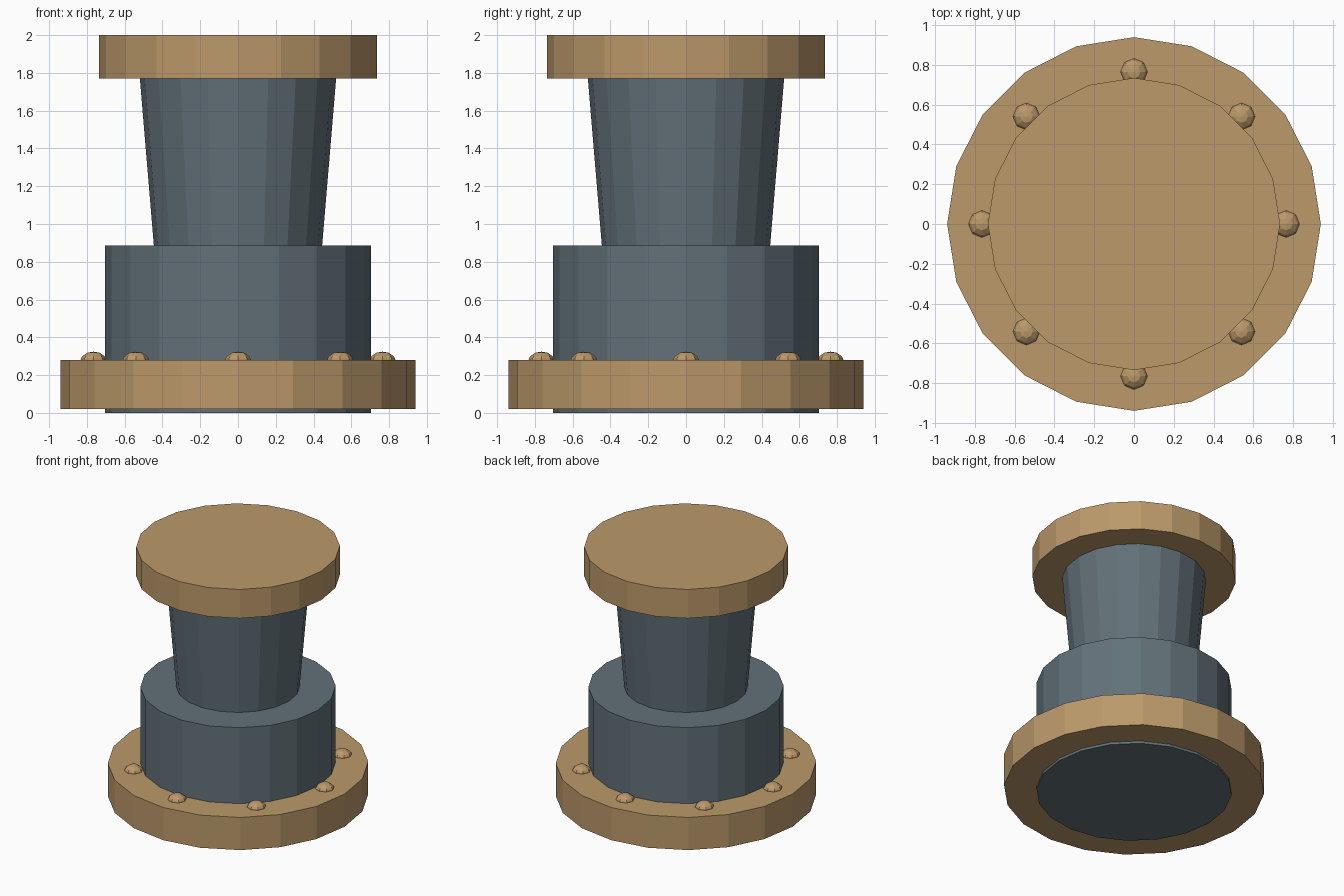
import bpy, bmesh, math

if "Cube" in bpy.data.objects:
    bpy.data.objects.remove(bpy.data.objects["Cube"])

SIDES = 20


def material(name, color):
    m = bpy.data.materials.new(name)
    m.diffuse_color = (*color, 1.0)
    m.use_nodes = True
    m.node_tree.nodes["Principled BSDF"].inputs["Base Color"].default_value = m.diffuse_color
    return m


tan = material("warm tan", (0.50, 0.32, 0.145))
slate = material("slate blue grey", (0.122, 0.165, 0.19))


def lathe(name, profile, mat, sides=SIDES, center=(0, 0)):
    """Closed solid of revolution from (radius, z) pairs, bottom to top."""
    bm = bmesh.new()
    rings = []
    for r, z in profile:
        if r == 0:
            rings.append([bm.verts.new((0, 0, z))])
        else:
            rings.append([bm.verts.new((r * math.cos(math.tau * i / sides),
                                        r * math.sin(math.tau * i / sides), z))
                          for i in range(sides)])
    for a, b in zip(rings, rings[1:]):
        for i in range(sides):
            j = (i + 1) % sides
            if len(b) == 1:
                bm.faces.new((a[i], a[j], b[0]))
            else:
                bm.faces.new((a[i], a[j], b[j], b[i]))
    bm.faces.new(rings[0][::-1])
    if len(rings[-1]) > 1:
        bm.faces.new(rings[-1])
    bmesh.ops.recalc_face_normals(bm, faces=bm.faces)
    mesh = bpy.data.meshes.new(name)
    bm.to_mesh(mesh)
    bm.free()
    mesh.materials.append(mat)
    ob = bpy.data.objects.new(name, mesh)
    ob.location = (*center, 0)
    bpy.context.collection.objects.link(ob)
    return ob


# Main stacked parts
lathe("lower_body", [(0.705, 0.0), (0.705, 0.885)], slate)
lathe("base_flange", [(0.94, 0.02), (0.94, 0.28)], tan)
lathe("tapered_neck", [(0.445, 0.88), (0.52, 1.775)], slate)
lathe("top_cap", [(0.735, 1.77), (0.735, 2.0)], tan)

# Ring of domed bolts on the flange
for k in range(8):
    a = math.tau * k / 8
    lathe(f"flange_bolt_{k + 1}",
          [(0.069, 0.27), (0.067, 0.288), (0.058, 0.301), (0.032, 0.319), (0, 0.324)],
          tan, sides=8,
          center=(0.765 * math.cos(a), 0.765 * math.sin(a)))
